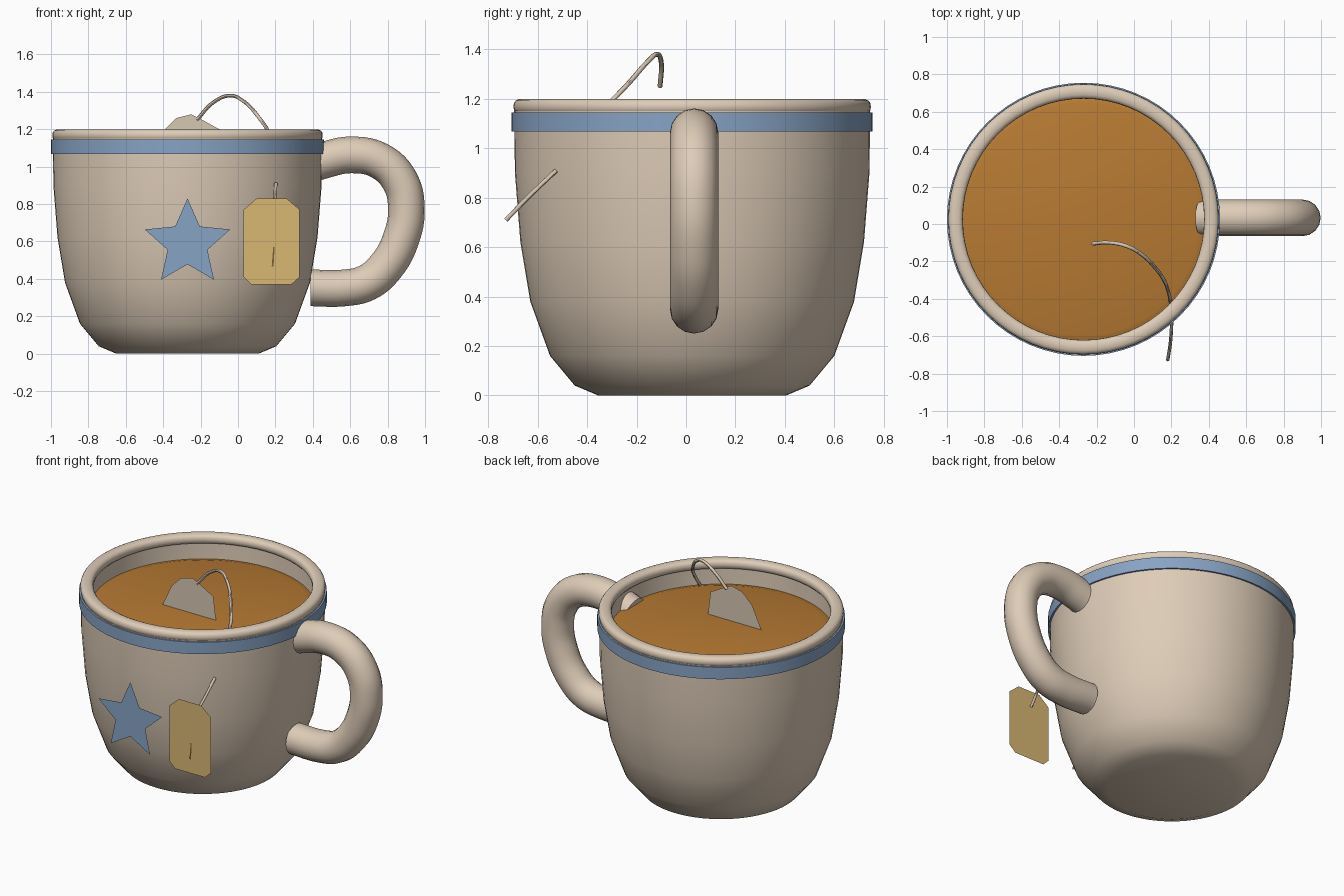
import bpy, bmesh, math, random

if "Cube" in bpy.data.objects:
    bpy.data.objects.remove(bpy.data.objects["Cube"])

CX, CY = -0.27, 0.025          # axis of the cup
SEG = 64


def material(name, srgb):
    m = bpy.data.materials.new(name)
    lin = [c / 12.92 if c <= 0.04045 else ((c + 0.055) / 1.055) ** 2.4 for c in srgb]
    m.diffuse_color = (*lin, 1)
    m.use_nodes = True
    m.node_tree.nodes["Principled BSDF"].inputs["Base Color"].default_value = m.diffuse_color
    return m


CREAM = material("cream_ceramic", (0.87, 0.80, 0.72))
BLUE = material("blue_glaze", (0.53, 0.64, 0.77))
TEA = material("tea_brown", (0.72, 0.48, 0.20))
TAN = material("tan_card", (0.85, 0.72, 0.45))
BAG = material("bag_paper", (0.84, 0.78, 0.70))
STEM = material("stem_brown", (0.50, 0.38, 0.20))


def finish(ob, mat, smooth=None):
    ob.data.materials.append(mat)
    bpy.ops.object.select_all(action='DESELECT')
    ob.select_set(True)
    bpy.context.view_layer.objects.active = ob
    if ob.type == 'CURVE':
        bpy.ops.object.convert(target='MESH')
    if smooth:
        bpy.ops.object.shade_smooth_by_angle(angle=math.radians(smooth))
    return bpy.context.view_layer.objects.active


def from_bmesh(name, bm, mat, smooth=None):
    me = bpy.data.meshes.new(name)
    bm.to_mesh(me)
    bm.free()
    ob = bpy.data.objects.new(name, me)
    bpy.context.collection.objects.link(ob)
    return finish(ob, mat, smooth)


def lathe(name, profile, mat, closed=False, smooth=45):
    """Spin (radius, height) points about the cup axis."""
    bm = bmesh.new()
    rings = []
    for r, z in profile:
        if r == 0:
            rings.append([bm.verts.new((CX, CY, z))] * SEG)
        else:
            rings.append([bm.verts.new((CX + r * math.cos(2 * math.pi * i / SEG),
                                        CY + r * math.sin(2 * math.pi * i / SEG), z))
                          for i in range(SEG)])
    pairs = list(zip(rings, rings[1:]))
    if closed:
        pairs.append((rings[-1], rings[0]))
    for a, b in pairs:
        for i in range(SEG):
            j = (i + 1) % SEG
            bm.faces.new(list(dict.fromkeys((a[i], a[j], b[j], b[i]))))
    bmesh.ops.recalc_face_normals(bm, faces=bm.faces)
    return from_bmesh(name, bm, mat, smooth)


def plate(name, outline, y, mat):
    """Flat sheet facing the front, outline given as (x, z)."""
    bm = bmesh.new()
    f = bm.faces.new([bm.verts.new((x, y, z)) for x, z in outline])
    f.normal_update()
    if f.normal.y > 0:
        f.normal_flip()
    return from_bmesh(name, bm, mat)


def tube(name, points, radius, mat, res=4):
    cu = bpy.data.curves.new(name, 'CURVE')
    cu.dimensions = '3D'
    cu.bevel_depth = radius
    cu.bevel_resolution = res
    cu.use_fill_caps = True
    cu.resolution_u = 6
    sp = cu.splines.new('BEZIER')
    sp.bezier_points.add(len(points) - 1)
    for bp, p in zip(sp.bezier_points, points):
        bp.co = p
        bp.handle_left_type = bp.handle_right_type = 'AUTO'
    ob = bpy.data.objects.new(name, cu)
    bpy.context.collection.objects.link(ob)
    return finish(ob, mat, 45)


# Cup wall: outside up, inside down
lathe("cup_body", [(0, 0), (0.38, 0), (0.475, 0.04), (0.575, 0.16), (0.655, 0.38),
                   (0.695, 0.62), (0.717, 0.9), (0.72, 1.15), (0.665, 1.15),
                   (0.66, 0.9), (0.635, 0.62), (0.595, 0.38), (0.52, 0.18),
                   (0.42, 0.08), (0, 0.07)], CREAM)

# Rounded rim
rim = []
for k in range(16):
    a = 2 * math.pi * k / 16
    rim.append((0.684 + math.copysign(abs(math.cos(a)) ** 0.8, math.cos(a)) * 0.039,
                1.168 + math.copysign(abs(math.sin(a)) ** 0.8, math.sin(a)) * 0.032))
lathe("cup_rim", rim, CREAM, closed=True)

# Coloured band under the rim
lathe("rim_band", [(0.715, 1.068), (0.73, 1.068), (0.73, 1.145), (0.715, 1.145)],
      BLUE, closed=True)

# Tea surface with a small stepped edge
lathe("tea", [(0.66, 1.04), (0.635, 1.046), (0.622, 1.05), (0, 1.05)], TEA)

# Handle
HY = 0.033
tube("handle", [(x, HY, z) for x, z in
                [(0.36, 1.0), (0.46, 1.035), (0.61, 1.063), (0.76, 1.03), (0.865, 0.925),
                 (0.90, 0.78), (0.87, 0.61), (0.79, 0.465), (0.69, 0.38), (0.57, 0.352),
                 (0.388, 0.352)]], 0.098, CREAM, 6)

# Star decoration
star = []
for k in range(10):
    a = math.pi / 2 + k * math.pi / 5
    r = 0.24 if k % 2 == 0 else 0.112
    star.append((CX + r * math.cos(a), 0.59 + r * math.sin(a)))
plate("star", star, -0.72, BLUE)

# Paper tag with clipped corners
plate("tag", [(0.10, 0.83), (0.26, 0.83), (0.33, 0.77), (0.33, 0.41), (0.285, 0.37),
              (0.07, 0.37), (0.03, 0.41), (0.03, 0.77)], -0.748, TAN)

# Leaf sprig printed on the tag
plate("leaf_right", [(0.192, 0.50), (0.25, 0.58), (0.285, 0.66), (0.205, 0.635),
                     (0.19, 0.58)], -0.752, TAN)
plate("leaf_left", [(0.185, 0.50), (0.185, 0.56), (0.10, 0.63), (0.10, 0.54)],
      -0.752, TAN)
plate("leaf_stem", [(0.18, 0.465), (0.19, 0.465), (0.196, 0.57), (0.188, 0.57)],
      -0.755, STEM)

# String: loop out of the tea, and the piece leading to the tag
tube("string_loop", [(-0.22, -0.105, 1.25), (-0.13, -0.10, 1.345), (-0.04, -0.118, 1.38),
                     (0.03, -0.155, 1.35), (0.11, -0.23, 1.265), (0.165, -0.31, 1.18),
                     (0.20, -0.43, 1.04)], 0.01, BAG, 2)
tube("string_tag", [(0.18, -0.728, 0.71), (0.195, -0.63, 0.81), (0.202, -0.525, 0.91)],
     0.009, BAG, 2)

# Tea bag standing out of the tea
plate("tea_bag", [(-0.47, 1.04), (-0.40, 1.19), (-0.33, 1.26), (-0.25, 1.28),
                  (-0.205, 1.258), (-0.10, 1.2), (-0.08, 1.04)], -0.11, BAG)

# Flakes seen through the bag
random.seed(4)
bm = bmesh.new()
for k in range(14):
    cx = -0.40 + 0.28 * k / 13
    cz = 1.085 + random.uniform(-0.018, 0.018)
    n = 6
    bm.faces.new([bm.verts.new((cx + random.uniform(0.012, 0.018) * math.cos(2 * math.pi * i / n),
                                -0.114,
                                cz + 0.011 * math.sin(2 * math.pi * i / n)))
                  for i in range(n)])
from_bmesh("tea_flakes", bm, BAG)
